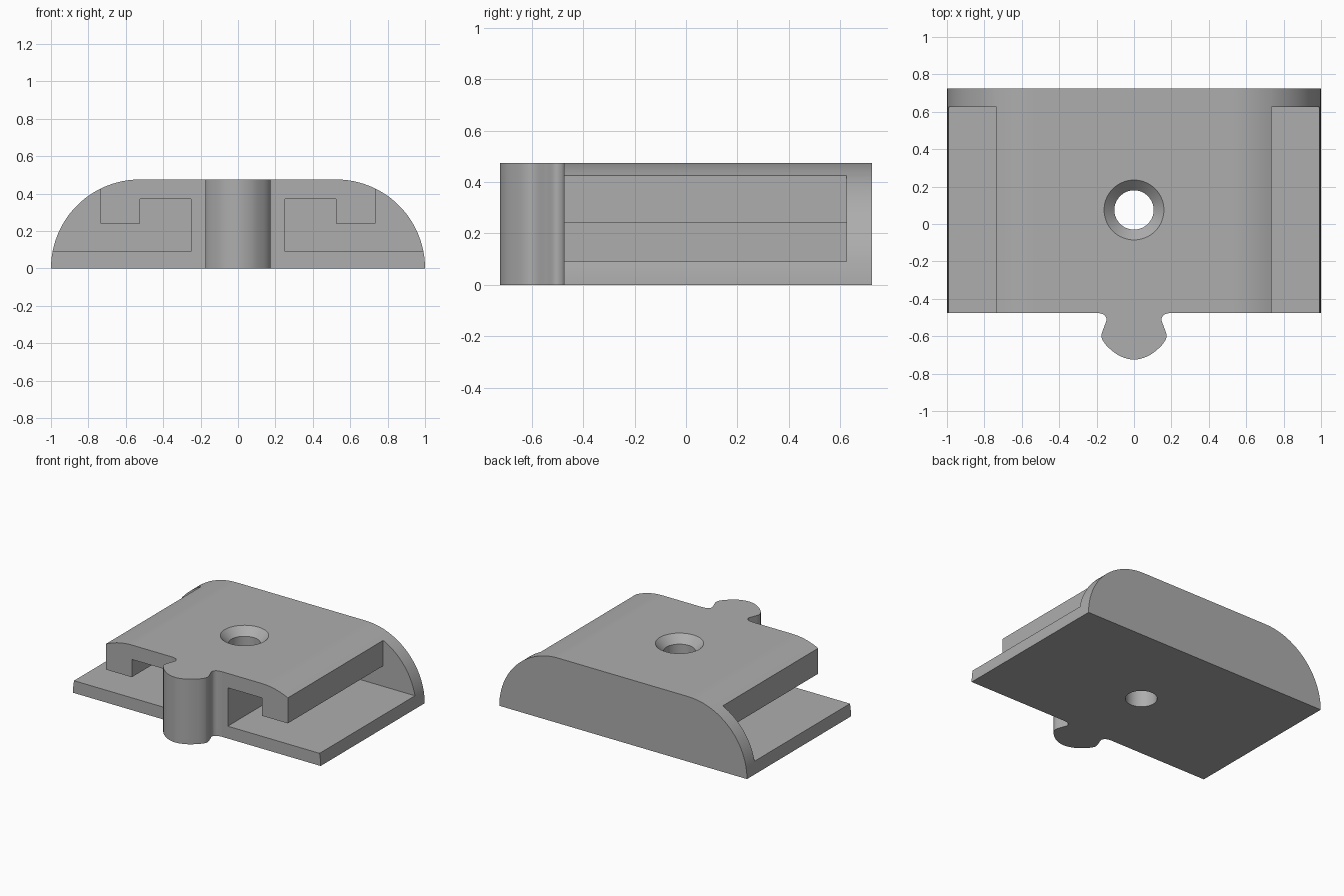
import bpy
import math
from mathutils import Vector

cube = bpy.data.objects.get("Cube")
if cube:
    bpy.data.objects.remove(cube, do_unlink=True)

HALF, HEIGHT, FRONT, BACK = 1.0, 0.475, -0.475, 0.725

grey = bpy.data.materials.new("plain grey")
grey.use_nodes = True
grey.diffuse_color = (0.42, 0.42, 0.42, 1)
grey.node_tree.nodes["Principled BSDF"].inputs["Base Color"].default_value = (0.42, 0.42, 0.42, 1)


def make_object(name, verts, faces):
    mesh = bpy.data.meshes.new(name)
    mesh.from_pydata(verts, [], faces)
    mesh.materials.append(grey)
    obj = bpy.data.objects.new(name, mesh)
    bpy.context.collection.objects.link(obj)
    return obj


def loft(name, rings):
    """Closed solid through rings with equal point counts."""
    n = len(rings[0])
    verts = [p for ring in rings for p in ring]
    faces = [tuple(reversed(range(n))), tuple(range(len(verts) - n, len(verts)))]
    for r in range(len(rings) - 1):
        for i in range(n):
            a, b = r * n + i, r * n + (i + 1) % n
            faces.append((a, b, b + n, a + n))
    return make_object(name, verts, faces)


def prism_y(name, profile, y0, y1):
    """Extrude an anticlockwise (x, z) profile along y."""
    return loft(name, [[(x, y, z) for x, z in profile] for y in (y1, y0)])


def prism_z(name, outline, z0, z1):
    return loft(name, [[(x, y, z) for x, y in outline] for z in (z0, z1)])


def smooth_curve(points, steps=8):
    """Catmull-Rom curve through the inner points."""
    pts = [Vector(p) for p in points]
    out = []
    for a, b, c, d in zip(pts, pts[1:], pts[2:], pts[3:]):
        for k in range(steps):
            t = k / steps
            p = 0.5 * (2 * b + (c - a) * t + (2 * a - 5 * b + 4 * c - d) * t * t
                       + (3 * b - a - 3 * c + d) * t ** 3)
            out.append((p.x, p.y))
    out.append(tuple(pts[-2]))
    return out


# Body: flat base, flat top and quarter-round sides
arc = [(HALF - HEIGHT + HEIGHT * math.cos(a), HEIGHT * math.sin(a))
       for a in (math.pi / 2 * i / 24 for i in range(25))]
body = prism_y("slotted_block", arc + [(-x, z) for x, z in reversed(arc)], -1, 1)
# Plan outline: straight sides with a rounded puzzle tab at the front
half_tab = smooth_curve([(0.24, FRONT), (0.205, FRONT), (0.165, -0.483), (0.147, -0.508),
                         (0.158, -0.545), (0.173, -0.59), (0.167, -0.622), (0.135, -0.662),
                         (0.075, -0.706), (0, -0.725), (-0.075, -0.706)])
tab = [(-x, y) for x, y in half_tab] + half_tab[-2::-1]
outline = [(-1.1, FRONT)] + tab + [(1.1, FRONT), (1.1, BACK), (-1.1, BACK)]
plan = prism_z("plan_cutter", outline, -0.2, 0.7)

# Side channels: undercut slot behind a hanging lip, closed at the back
slot = [(0.25, 0.09), (1.2, 0.09), (1.2, 0.6), (0.735, 0.6),
        (0.735, 0.24), (0.525, 0.24), (0.525, 0.37), (0.25, 0.37)]
left_slot = prism_y("left_slot_cutter", slot, -1, 0.625)
right_slot = prism_y("right_slot_cutter", [(-x, z) for x, z in reversed(slot)], -1, 0.625)


# Countersunk screw hole
def circle(radius, z, n=64):
    return [(radius * math.cos(math.tau * i / n), 0.075 + radius * math.sin(math.tau * i / n), z)
            for i in range(n)]


hole = loft("screw_hole_cutter", [circle(0.105, -0.1), circle(0.105, HEIGHT - 0.055),
                                  circle(0.16, HEIGHT), circle(0.21, HEIGHT + 0.05)])

# Carve the block, then discard the cutters
bpy.ops.object.select_all(action='DESELECT')
bpy.context.view_layer.objects.active = body
body.select_set(True)
for cutter, operation in ((plan, 'INTERSECT'), (left_slot, 'DIFFERENCE'),
                          (right_slot, 'DIFFERENCE'), (hole, 'DIFFERENCE')):
    mod = body.modifiers.new("carve", 'BOOLEAN')
    mod.operation, mod.solver, mod.object = operation, 'EXACT', cutter
    bpy.ops.object.modifier_apply(modifier=mod.name)
    bpy.data.objects.remove(cutter, do_unlink=True)

# Smooth curved walls while keeping the flats crisp
bpy.ops.object.shade_smooth_by_angle(angle=math.radians(30))
weighted = body.modifiers.new("even flats", 'WEIGHTED_NORMAL')
weighted.keep_sharp = True
